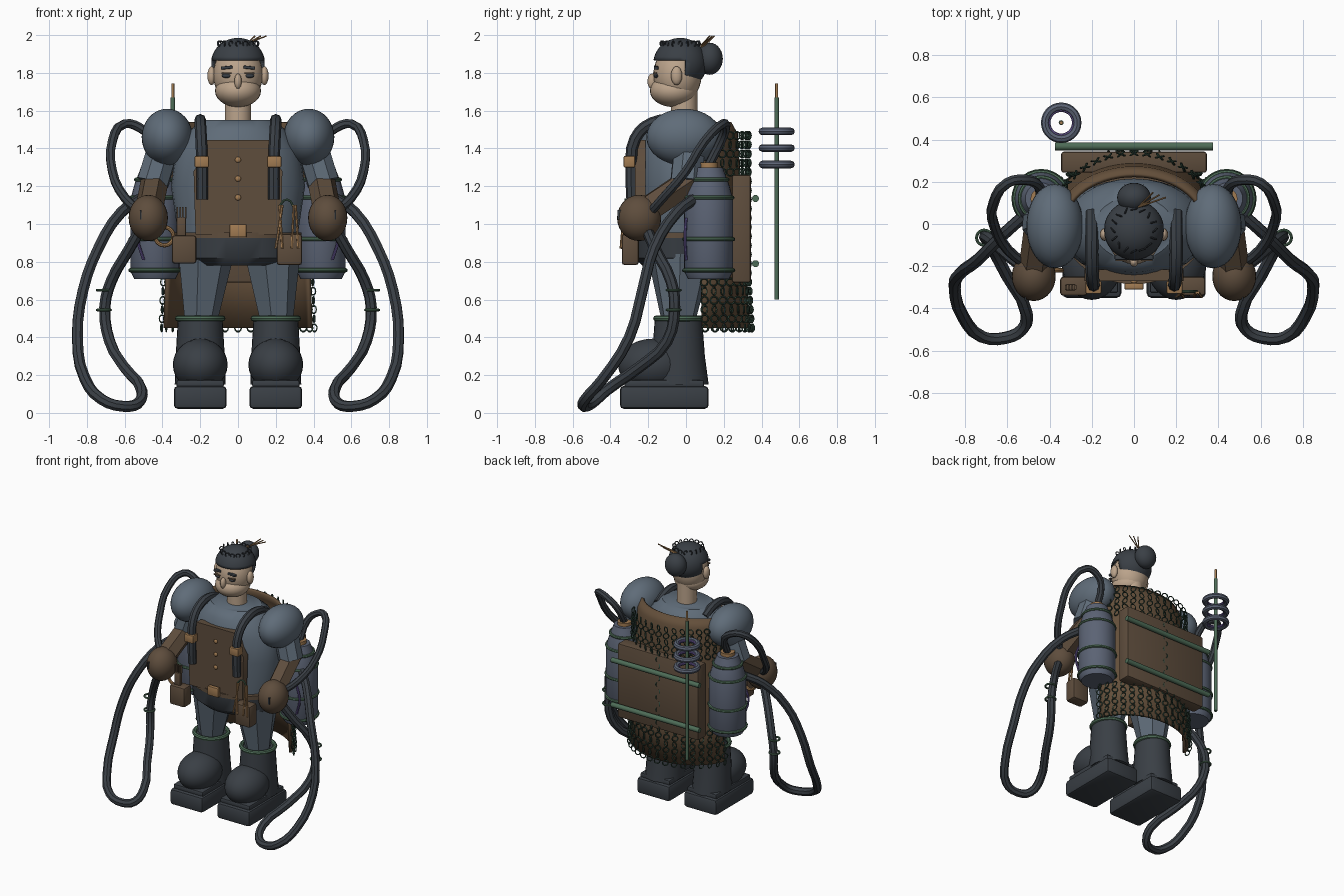
import bpy, bmesh, math, random
from mathutils import Vector, Matrix

if "Cube" in bpy.data.objects:
    bpy.data.objects.remove(bpy.data.objects["Cube"])

random.seed(4)
sin, cos, pi = math.sin, math.cos, math.pi


def material(name, rgb):
    m = bpy.data.materials.new(name)
    m.diffuse_color = (*rgb, 1)
    m.use_nodes = True
    m.node_tree.nodes["Principled BSDF"].inputs["Base Color"].default_value = m.diffuse_color
    return m


STEEL = material("steel blue cloth", (0.115, 0.15, 0.19))
TANK = material("tank blue", (0.105, 0.125, 0.175))
DARK = material("charcoal", (0.042, 0.05, 0.06))
BROWN = material("leather brown", (0.112, 0.074, 0.046))
CAPE = material("cape brown", (0.125, 0.077, 0.042))
SKIN = material("skin", (0.50, 0.37, 0.26))
TAN = material("brass tan", (0.36, 0.20, 0.085))
GREEN = material("oxide green", (0.075, 0.15, 0.095))
WIRE = material("dark green wire", (0.03, 0.065, 0.045))
PURPLE = material("violet", (0.14, 0.10, 0.31))


def finish(name, bm, mat, smooth=True):
    bmesh.ops.recalc_face_normals(bm, faces=bm.faces)
    me = bpy.data.meshes.new(name)
    bm.to_mesh(me)
    bm.free()
    ob = bpy.data.objects.new(name, me)
    bpy.context.collection.objects.link(ob)
    me.materials.append(mat)
    if smooth:
        bpy.ops.object.select_all(action='DESELECT')
        ob.select_set(True)
        bpy.context.view_layer.objects.active = ob
        bpy.ops.object.shade_smooth_by_angle(angle=math.radians(40))
    return ob


def ball(name, c, r, mat, seg=28):
    bm = bmesh.new()
    bmesh.ops.create_uvsphere(bm, u_segments=seg, v_segments=seg // 2, radius=1,
                              matrix=Matrix.Translation(c) @ Matrix.Diagonal((*r, 1)))
    return finish(name, bm, mat)


def box(name, c, size, mat, bevel=0.01, rot=(0, 0, 0)):
    bm = bmesh.new()
    bmesh.ops.create_cube(bm, size=1, matrix=Matrix.Diagonal((*size, 1)))
    if bevel:
        bmesh.ops.bevel(bm, geom=bm.edges[:], offset=bevel, segments=2, affect='EDGES', profile=0.5)
    ob = finish(name, bm, mat)
    ob.location, ob.rotation_euler = c, rot
    return ob


def loft(name, sections, mat, n=28, smooth=True):
    """Stacked ellipses, each (z, rx, ry, cx, cy)."""
    bm = bmesh.new()
    rows = [[bm.verts.new((cx + rx * cos(2 * pi * i / n), cy + ry * sin(2 * pi * i / n), z))
             for i in range(n)] for z, rx, ry, cx, cy in sections]
    for a, b in zip(rows, rows[1:]):
        for i in range(n):
            bm.faces.new((a[i], a[(i + 1) % n], b[(i + 1) % n], b[i]))
    bm.faces.new(rows[0])
    bm.faces.new(rows[-1])
    return finish(name, bm, mat, smooth)


def tube(name, pts, r, mat, curved=True, res=2):
    cu = bpy.data.curves.new(name, 'CURVE')
    cu.dimensions, cu.bevel_depth, cu.bevel_resolution = '3D', r, res
    cu.use_fill_caps, cu.resolution_u = True, 3
    sp = cu.splines.new('BEZIER')
    sp.bezier_points.add(len(pts) - 1)
    for bp, p in zip(sp.bezier_points, pts):
        bp.co = p
        bp.handle_left_type = bp.handle_right_type = 'AUTO' if curved else 'VECTOR'
    tmp = bpy.data.objects.new(name + "_path", cu)
    bpy.context.collection.objects.link(tmp)
    bpy.context.view_layer.update()
    me = bpy.data.meshes.new_from_object(tmp.evaluated_get(bpy.context.evaluated_depsgraph_get()))
    bpy.data.objects.remove(tmp)
    bm = bmesh.new()
    bm.from_mesh(me)
    return finish(name, bm, mat)


def add_ring(bm, c, R, r, rot=Matrix(), n=28, k=8):
    rows = []
    for i in range(n):
        a = 2 * pi * i / n
        rows.append([bm.verts.new(Vector(c) + rot @ Vector(((R + r * cos(t)) * cos(a), (R + r * cos(t)) * sin(a),
                                                              r * sin(t))))
                     for t in (2 * pi * j / k for j in range(k))])
    for i in range(n):
        a, b = rows[i], rows[(i + 1) % n]
        for j in range(k):
            bm.faces.new((a[j], b[j], b[(j + 1) % k], a[(j + 1) % k]))


def ring(name, c, R, r, mat, rot=Matrix()):
    bm = bmesh.new()
    add_ring(bm, c, R, r, rot)
    return finish(name, bm, mat)


# Head and face
loft("neck", [(1.5, .07, .07, 0, -.01), (1.72, .07, .07, 0, -.01)], SKIN)
ball("head", (0, -.045, 1.79), (.132, .128, .155), SKIN)
ball("jaw", (0, -.066, 1.705), (.122, .125, .086), SKIN)
ball("nose", (0, -.18, 1.755), (.02, .024, .042), SKIN, 14)
for s in (-1, 1):
    ball("ear", (s * .14, -.05, 1.785), (.022, .03, .05), SKIN, 16)
    ball("eye", (s * .06, -.158, 1.785), (.027, .012, .012), DARK, 12)
    box("eyelid", (s * .06, -.164, 1.798), (.055, .022, .006), BROWN, 0)
    box("eyebrow", (s * .06, -.158, 1.828), (.062, .024, .016), DARK, .004, (0, s * .1, 0))

# Hair cap trimmed to a hairline, with bun, sticks and loose curls
bm = bmesh.new()
bmesh.ops.create_uvsphere(bm, u_segments=32, v_segments=24, radius=1, matrix=Matrix.Translation(
    (0, -.03, 1.85)) @ Matrix.Diagonal((.143, .143, .135, 1)))
cut = [f for f in bm.faces if f.calc_center_median().z < 1.875 and f.calc_center_median().y < .0]
bmesh.ops.delete(bm, geom=cut, context='FACES')
hair = finish("hair", bm, DARK)
hair.modifiers.new("thickness", 'SOLIDIFY').thickness = .012
ball("hair_bun", (0, .125, 1.875), (.08, .07, .085), DARK)
for i in range(3):
    tube("hair_stick", [(.02, .08, 1.93 + .008 * i), (.09 + .03 * i, .15 - .012 * i, 1.995)], .004, TAN, False, 1)
bm = bmesh.new()
for i in range(16):
    a = 2 * pi * i / 16
    add_ring(bm, (.1 * cos(a), -.03 + .1 * sin(a), 1.955), .014, .004,
             Matrix.Rotation(random.random() * 3, 3, 'Z') @ Matrix.Rotation(pi / 2, 3, 'X'), 10, 4)
finish("hair_curls", bm, DARK)

# Torso, hips and apron
loft("torso", [(.9, .31, .22, 0, -.02), (1.2, .355, .235, 0, -.02), (1.38, .33, .235, 0, -.02),
               (1.5, .25, .21, 0, -.02), (1.55, .19, .15, 0, -.02)], STEEL, 32)
loft("hips", [(.78, .25, .2, 0, -.03), (.82, .32, .24, 0, -.03), (.93, .335, .25, 0, -.03)], DARK, 32)
loft("belt", [(.925, .335, .255, 0, -.03), (.955, .335, .255, 0, -.03)], BROWN, 32)
bm = bmesh.new()
bib = [(.225, .945), (.235, 1.28), (.2, 1.33), (.165, 1.445)]
outline = bib + [(-x, z) for x, z in reversed(bib)]
f = bm.faces.new([bm.verts.new((x, -.215, z)) for x, z in outline])
ext = bmesh.ops.extrude_face_region(bm, geom=[f])
bmesh.ops.translate(bm, verts=[v for v in ext["geom"] if isinstance(v, bmesh.types.BMVert)], vec=(0, -.055, 0))
finish("apron", bm, BROWN)
for z in (1.14, 1.24, 1.34):
    ball("apron_button", (0, -.272, z), (.016, .01, .016), TAN, 12)
box("belt_buckle", (0, -.295, .965), (.09, .03, .07), TAN, .005)

# Belt tools
box("left_pouch", (-.285, -.295, .865), (.13, .09, .15), BROWN, .015)
box("right_pouch", (.272, -.295, .865), (.135, .09, .165), BROWN, .015)
box("brush_handle", (-.3, -.3, .985), (.05, .03, .1), BROWN, .006)
for i in range(4):
    box("brush_bristle", (-.322 + .015 * i, -.3, 1.06), (.008, .022, .06), BROWN, 0)
for x0, x1 in ((.2, .235), (.235, .22), (.285, .295), (.32, .305)):
    tube("tweezers", [(x0, -.345, .87), (x1, -.325, 1.1)], .007, TAN, False, 1)
tube("tool_loop", [(.215, -.32, 1.09), (.26, -.32, 1.13), (.3, -.32, 1.08)], .006, GREEN)
ring("belt_ring", (-.39, -.22, .935), .048, .011, TAN, Matrix.Rotation(pi / 2, 3, 'X'))

for s in (-1, 1):
    # Shoulder straps
    tube("shoulder_strap", [(s * .2, .06, 1.5), (s * .2, -.04, 1.545), (s * .2, -.18, 1.535), (s * .195, -.27, 1.45),
                            (s * .19, -.29, 1.3), (s * .19, -.285, 1.13)], .031, DARK)
    box("strap_buckle", (s * .192, -.3, 1.33), (.075, .06, .06), TAN, .006)
    # Arms
    ball("shoulder", (s * .375, -.01, 1.46), (.135, .2, .15), STEEL, 32)
    tube("upper_arm", [(s * .39, .02, 1.42), (s * .45, .0, 1.22)], .088, STEEL, False, 2)
    tube("forearm", [(s * .44, .03, 1.235), (s * .47, -.2, 1.08)], .075, BROWN, False, 1)
    ball("glove", (s * .475, -.248, 1.032), (.104, .117, .122), BROWN)
    box("glove_seam", (s * .515, -.352, 1.05), (.008, .02, .05), DARK, 0)
    # Legs and boots
    loft("trouser_leg", [(.48, .09, .09, s * .2, -.04), (.84, .155, .18, s * .175, -.03)], STEEL, 7, False)
    loft("boot_shaft", [(.15, .135, .155, s * .2, -.035), (.3, .13, .14, s * .2, -.04),
                        (.5, .118, .125, s * .2, -.04)], DARK)
    ring("boot_cuff", (s * .2, -.04, .5), .118, .016, GREEN)
    ball("boot_toe", (s * .2, -.175, .255), (.145, .185, .138), DARK)
    box("boot_welt", (s * .2, -.115, .155), (.25, .42, .04), DARK, .01)
    box("boot_sole", (s * .2, -.115, .082), (.28, .47, .122), DARK, .022)
    # Tanks
    x, y = s * .44, .12
    loft("tank", [(.71, .11, .11, x, y), (.75, .13, .13, x, y), (1.13, .13, .13, x, y), (1.22, .105, .105, x, y),
                  (1.27, .085, .085, x, y), (1.3, .075, .075, x, y)], TANK)
    for z, R in ((.755, .13), (.92, .13), (1.14, .126), (1.235, .1)):
        ring("tank_band", (x, y, z), R, .011, GREEN)
    loft("tank_cap", [(1.295, .05, .05, x, y), (1.325, .05, .05, x, y)], TAN)
    tube("tank_cable", [(s * .5, .0, 1.03), (s * .53, -.005, .93), (s * .5, .0, .81)], .008, PURPLE)
    # Hoses
    tube("upper_hose", [(s * a, b, c) for a, b, c in (
        (.44, .12, 1.31), (.46, .19, 1.45), (.52, .21, 1.51), (.6, .195, 1.53), (.665, .1, 1.44),
        (.665, .0, 1.28), (.6, -.12, 1.14), (.5, -.2, 1.05))], .025, DARK)
    tube("lower_hose", [(s * a, b, c) for a, b, c in (
        (.5, -.22, 1.0), (.58, -.16, .86), (.67, -.08, .7), (.705, -.06, .56), (.68, -.1, .38), (.6, -.25, .24),
        (.51, -.42, .12), (.53, -.5, .05), (.61, -.54, .035), (.72, -.535, .07), (.81, -.44, .18), (.85, -.3, .4),
        (.82, -.23, .65), (.74, -.17, .87), (.62, -.05, 1.06), (.52, .04, 1.13))], .03, DARK)
    for z in (.545, .65):
        ring("hose_clip", (s * .71, -.065, z), .036, .007, GREEN)


# Curved cape, flaring to the hem, covered with wire rings
def cape_point(u, z, out=0):
    k = (1.53 - z) / 1.08
    rx, ry = .37 + .04 * k + out, .27 + .07 * k + out
    return Vector((rx * sin(u), .0 + ry * cos(u), z))


bm = bmesh.new()
zs = (.45, .7, .95, 1.2, 1.4, 1.48, 1.54)
grid = [[bm.verts.new(cape_point(u, z, -.03 if z > 1.5 else 0)) for u in (1.3 * (i / 12 - 1) for i in range(25))]
        for z in zs]
for a, b in zip(grid, grid[1:]):
    for i in range(24):
        bm.faces.new((a[i], a[i + 1], b[i + 1], b[i]))
cape = finish("cape", bm, CAPE)
cape.modifiers.new("thickness", 'SOLIDIFY').thickness = .02
bm = bmesh.new()
for i in range(17):
    u = 1.28 * (i / 8 - 1)
    for j in range(22):
        z = .45 + j * .0485
        if abs(u) < 1 and .72 < z < 1.23 and i % 4:
            continue
        turn = Matrix.Rotation(-u, 3, 'Z') @ Matrix.Rotation(.5 * (-1) ** j, 3, 'Z')
        c = cape_point(u, z, .012)
        c.y = max(c.y, .335 * cos(u))
        add_ring(bm, c, .02, .0045, turn @ Matrix.Rotation(pi / 2, 3, 'X'), 10, 4)
finish("cape_chain_rings", bm, WIRE)

# Back panel with rails
box("back_panel", (0, .293, .975), (.69, .1, .57), BROWN, .012)
for z in (.79, 1.135):
    tube("panel_rail", [(-.375, .368, z), (.375, .368, z)], .019, GREEN, False, 3)

# Antenna with coils
loft("antenna_pole", [(.6, .012, .012, -.345, .48), (1.67, .012, .012, -.345, .48)], GREEN, 12)
loft("antenna_tip", [(1.67, .008, .008, -.345, .48), (1.745, .008, .008, -.345, .48)], TAN, 12)
for z in (1.315, 1.402, 1.49):
    ring("antenna_coil", (-.345, .48, z), .076, .02, TANK)
    ring("coil_lining", (-.345, .48, z), .06, .009, PURPLE)
